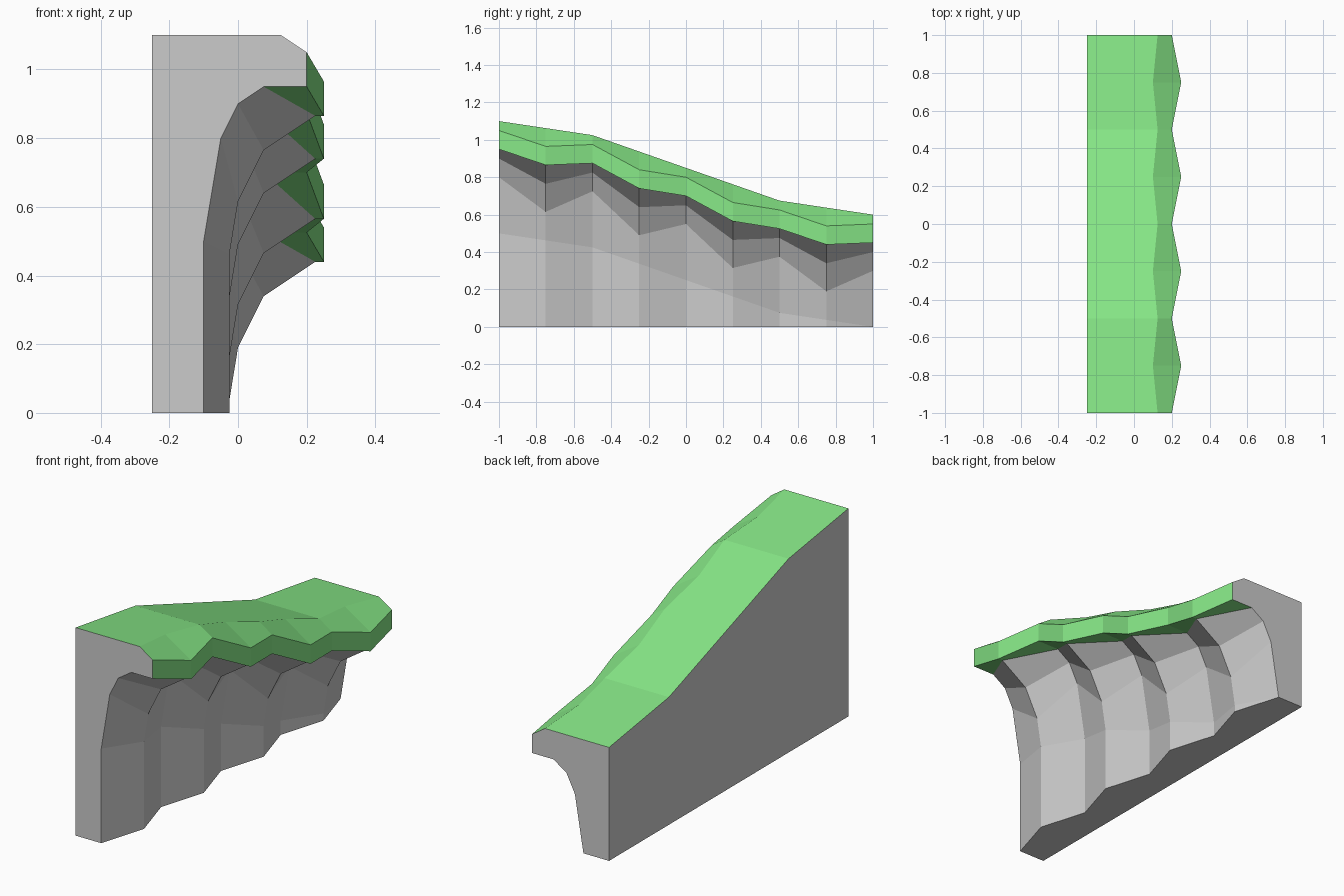
import bpy, bmesh

if "Cube" in bpy.data.objects:
    bpy.data.objects.remove(bpy.data.objects["Cube"])

# Cross-sections as (x, distance below the top line); None means ground level
EVEN = [(-0.25, None), (-0.1, None), (-0.1, 0.6), (-0.05, 0.3), (0, 0.2),
        (0.075, 0.15), (0.2, 0.15), (0.2, 0.05), (0.125, 0), (-0.25, 0)]
ODD = [(-0.25, None), (-0.025, None), (-0.025, 0.6), (0, 0.4475), (0.075, 0.2975),
       (0.225, 0.1975), (0.25, 0.1975), (0.25, 0.0975), (0.1, 0), (-0.25, 0)]
TOP = [1.1, 1.025, 0.85, 0.675, 0.6]      # top height every 0.5 along y
GRASS_STRIPS = {5, 6, 7, 8}               # lip underside, lip, bevel, top


def top_height(i):
    return (TOP[i // 2] + TOP[(i + 1) // 2]) / 2


bm = bmesh.new()

# Alternating sections give the scalloped cliff face
rings = []
for i in range(9):
    h = top_height(i)
    section = ODD if i % 2 else EVEN
    rings.append([bm.verts.new((x, -1 + 0.25 * i, 0 if d is None else h - d))
                  for x, d in section])

# Skin between neighbouring sections
n = len(EVEN)
for a, b in zip(rings, rings[1:]):
    for k in range(n):
        j = (k + 1) % n
        f = bm.faces.new((a[k], a[j], b[j], b[k]))
        f.material_index = 1 if k in GRASS_STRIPS else 0

# End caps
bm.faces.new(rings[0])
bm.faces.new(rings[-1][::-1])

bmesh.ops.remove_doubles(bm, verts=bm.verts[:], dist=1e-4)
bmesh.ops.recalc_face_normals(bm, faces=bm.faces[:])

mesh = bpy.data.meshes.new("cliff_slope")
bm.to_mesh(mesh)
bm.free()

# Bare rock and grass top
rock = bpy.data.materials.new("rock")
rock.diffuse_color = (0.8, 0.8, 0.8, 1)
rock.use_nodes = True
rock.node_tree.nodes["Principled BSDF"].inputs["Base Color"].default_value = rock.diffuse_color
grass = bpy.data.materials.new("grass")
grass.diffuse_color = (0.24, 0.8, 0.24, 1)
grass.use_nodes = True
grass.node_tree.nodes["Principled BSDF"].inputs["Base Color"].default_value = grass.diffuse_color
mesh.materials.append(rock)
mesh.materials.append(grass)

cliff = bpy.data.objects.new("cliff_slope", mesh)
bpy.context.collection.objects.link(cliff)
